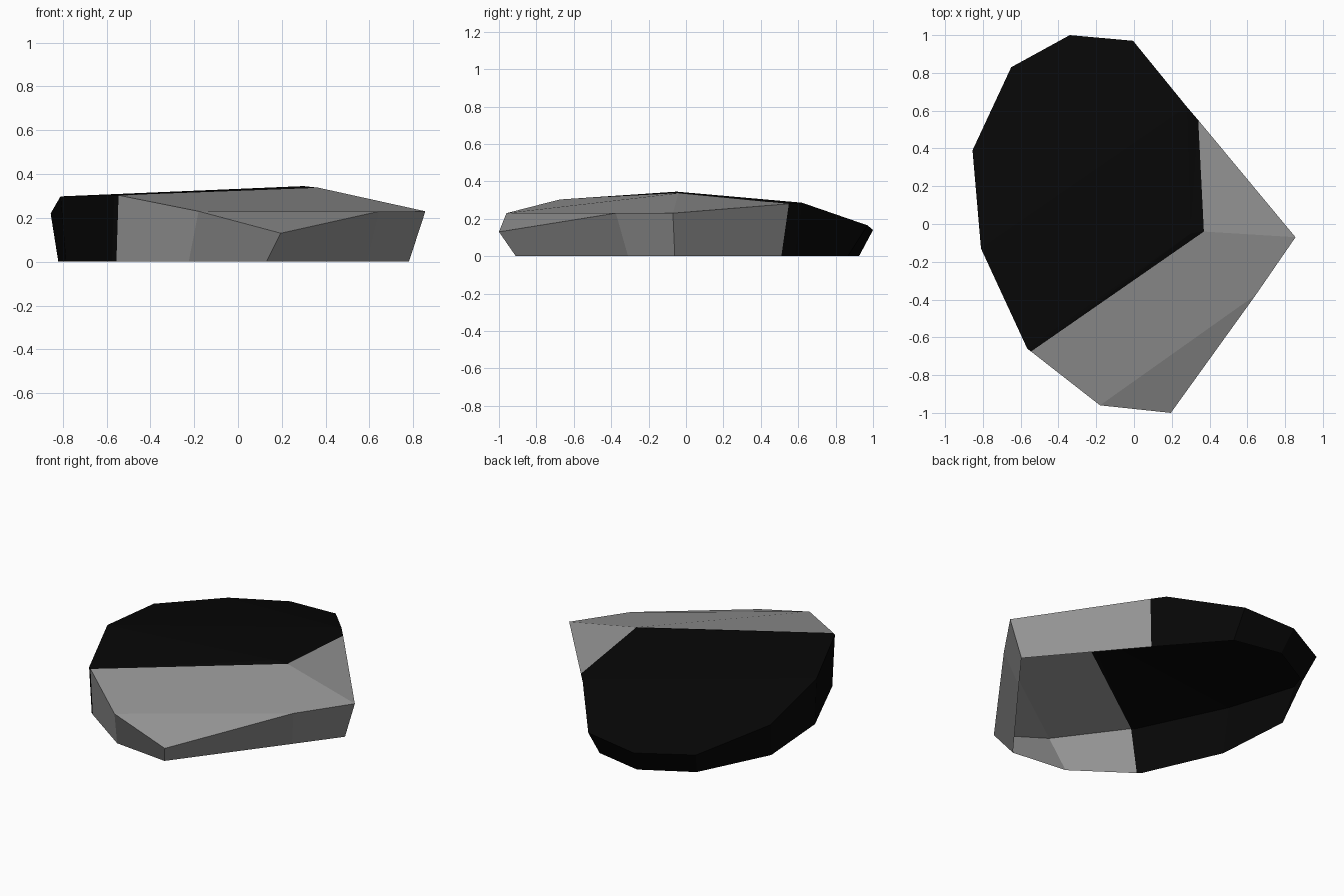
import bpy
import bmesh

cube = bpy.data.objects.get("Cube")
if cube:
    bpy.data.objects.remove(cube, do_unlink=True)


def make_material(name, value):
    mat = bpy.data.materials.new(name)
    mat.use_nodes = True
    color = (value, value, value, 1)
    mat.diffuse_color = color
    mat.node_tree.nodes["Principled BSDF"].inputs["Base Color"].default_value = color
    return mat


# Each rim corner of the hollow stone, with the foot corner below it
corners = {
    "left": ((-.855, .39, .22), (-.82, .33)),
    "left_front": ((-.81, -.13, .298), (-.785, -.15)),
    "front_left": ((-.565, -.66, .303), (-.575, -.62)),
    "split_front": ((-.545, -.675, .303), (-.555, -.637)),
    "front": ((-.18, -.96, .23), (-.225, -.87)),
    "tip": ((.195, -1, .13), (.13, -.91)),
    "right_front": ((.645, -.375, .23), (.59, -.31)),
    "right": ((.855, -.07, .23), (.78, -.06)),
    "split_back": ((.34, .55, .28), (.30, .51)),
    "shoulder": ((.28, .62, .286), (.24, .58)),
    "back": ((-.005, .97, .165), (-.01, .865)),
    "back_end": ((-.34, 1, .14), (-.31, .925)),
    "back_left": ((-.65, .83, .145), (-.605, .76)),
}
names = list(corners)
GREY, BLACK = 0, 1

bm = bmesh.new()
rim = {n: bm.verts.new(top) for n, (top, foot) in corners.items()}
base = {n: bm.verts.new((*foot, 0)) for n, (top, foot) in corners.items()}
rim["peak"] = bm.verts.new((.30, -.05, .345))
rim["split_peak"] = bm.verts.new((.37, -.04, .337))


def add_face(verts, color):
    bm.faces.new(verts).material_index = color


# Side walls, grey between the two split corners; the underside stays open
grey_walls = names[names.index("split_front"):names.index("split_back")]
for a, b in zip(names, names[1:] + names[:1]):
    add_face([base[a], base[b], rim[b], rim[a]],
             GREY if a in grey_walls else BLACK)

# Top facets
top_facets = {
    GREY: ("front tip right_front",
           "split_front front right_front right split_peak",
           "split_peak right split_back"),
    BLACK: ("split_front split_peak peak",
            "split_peak split_back peak",
            "split_back shoulder peak",
            "shoulder left_front peak",
            "left_front front_left peak",
            "front_left split_front peak",
            "left_front shoulder left",
            "left shoulder back_left",
            "back_left shoulder back back_end"),
}
for color, facets in top_facets.items():
    for facet in facets:
        add_face([rim[n] for n in facet.split()], color)

bmesh.ops.recalc_face_normals(bm, faces=bm.faces)
mesh = bpy.data.meshes.new("stone")
bm.to_mesh(mesh)
bm.free()
mesh.materials.append(make_material("stone grey", .3))
mesh.materials.append(make_material("stone black", .002))
stone = bpy.data.objects.new("stone", mesh)
bpy.context.collection.objects.link(stone)
